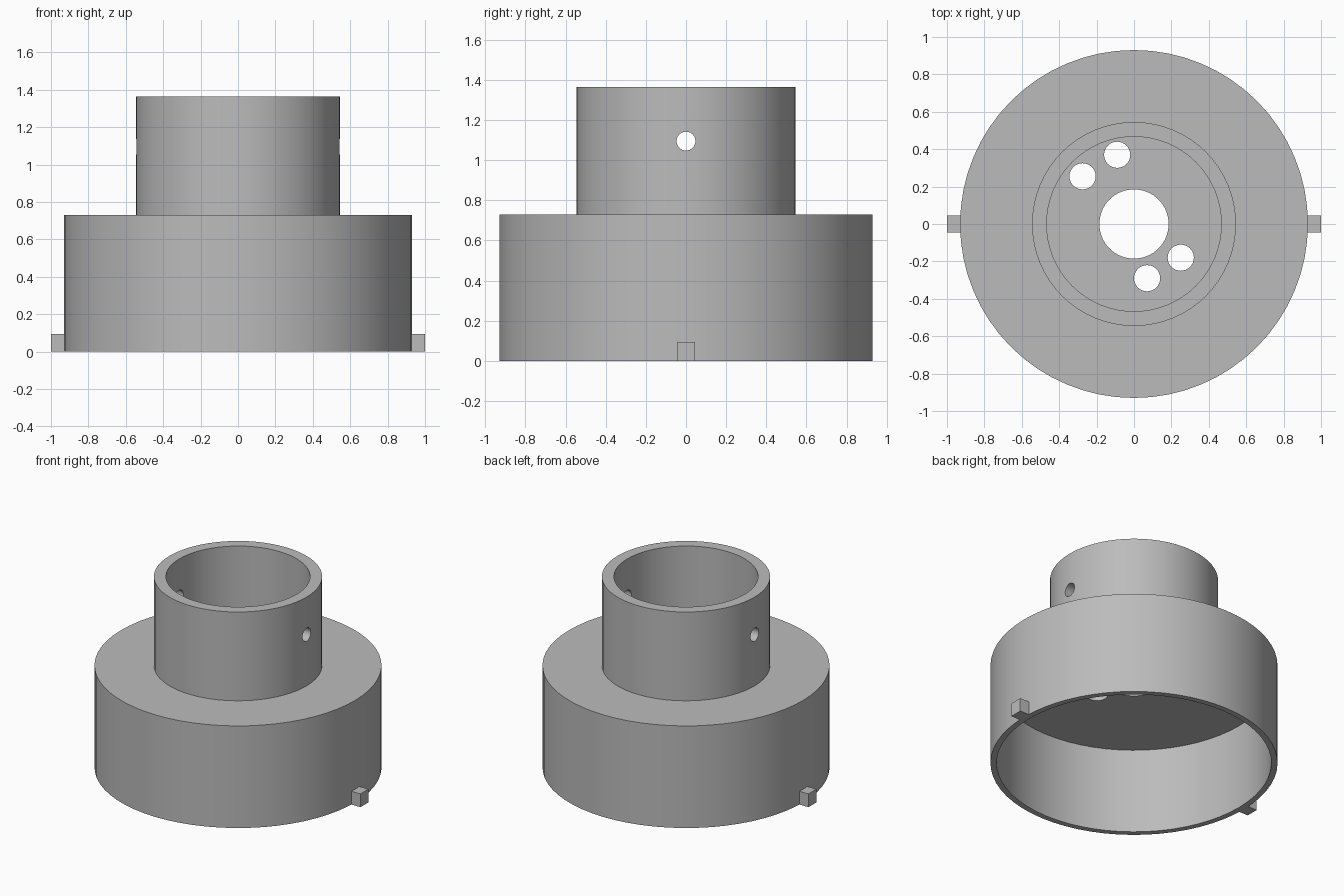
import bpy
import bmesh
import math
from mathutils import Matrix, Vector

cube = bpy.data.objects.get("Cube")
if cube:
    bpy.data.objects.remove(cube, do_unlink=True)

grey = bpy.data.materials.new("plain grey")
grey.use_nodes = True
colour = (0.5, 0.5, 0.5, 1)
grey.diffuse_color = colour
grey.node_tree.nodes["Principled BSDF"].inputs["Base Color"].default_value = colour

RIM, NECK, BORE = 0.93, 0.545, 0.467
SHOULDER, CEILING, TOP = 0.73, 0.61, 1.365


def add_object(name, bm):
    bmesh.ops.recalc_face_normals(bm, faces=bm.faces)
    mesh = bpy.data.meshes.new(name)
    bm.to_mesh(mesh)
    bm.free()
    mesh.materials.append(grey)
    obj = bpy.data.objects.new(name, mesh)
    bpy.context.collection.objects.link(obj)
    return obj


def lathe(name, profile, steps=64):
    bm = bmesh.new()
    verts = [bm.verts.new((r, 0, z)) for r, z in profile]
    edges = [bm.edges.new((a, b)) for a, b in zip(verts, verts[1:] + verts[:1])]
    bmesh.ops.spin(bm, geom=verts + edges, cent=(0, 0, 0), axis=(0, 0, 1),
                   angle=math.tau, steps=steps, use_merge=True)
    bmesh.ops.remove_doubles(bm, verts=bm.verts, dist=0.0001)
    return add_object(name, bm)


# Stepped hollow body: wide skirt, drilled web and narrow neck
body = lathe("stepped_collar", [
    (0.185, CEILING), (0.89, CEILING), (0.89, 0), (RIM, 0), (RIM, SHOULDER),
    (NECK, SHOULDER), (NECK, TOP), (BORE, TOP), (BORE, SHOULDER), (0.185, SHOULDER)])

# Drill the four web holes and the cross hole through the neck
drills = bmesh.new()


def drill(centre, radius, depth, turn=0):
    matrix = Matrix.Translation(Vector(centre)) @ Matrix.Rotation(turn, 4, "Y")
    bmesh.ops.create_cone(drills, cap_ends=True, segments=32, radius1=radius,
                          radius2=radius, depth=depth, matrix=matrix)


for x, y in [(-0.275, 0.255), (-0.09, 0.37), (0.25, -0.18), (0.07, -0.29)]:
    drill((x, y, 0.67), 0.07, 0.3)
drill((0, 0, 1.095), 0.047, 1.4, math.pi / 2)
cutter = add_object("drill_cutter", drills)
cutter.hide_render = True

cut = body.modifiers.new("drilled_holes", "BOOLEAN")
cut.operation = "DIFFERENCE"
cut.solver = "EXACT"
cut.object = cutter
bpy.context.view_layer.objects.active = body
body.select_set(True)
bpy.ops.object.modifier_apply(modifier=cut.name)
bpy.data.objects.remove(cutter, do_unlink=True)
bpy.ops.object.shade_smooth_by_angle(angle=math.radians(30))

# Locking tabs at the foot of the skirt
for side, name in [(1, "left_tab"), (-1, "right_tab")]:
    bm = bmesh.new()
    bmesh.ops.create_cube(bm, size=1, matrix=Matrix.Translation((side * 0.955, 0, 0.0475))
                          @ Matrix.Diagonal((0.09, 0.09, 0.095, 1)))
    add_object(name, bm)
